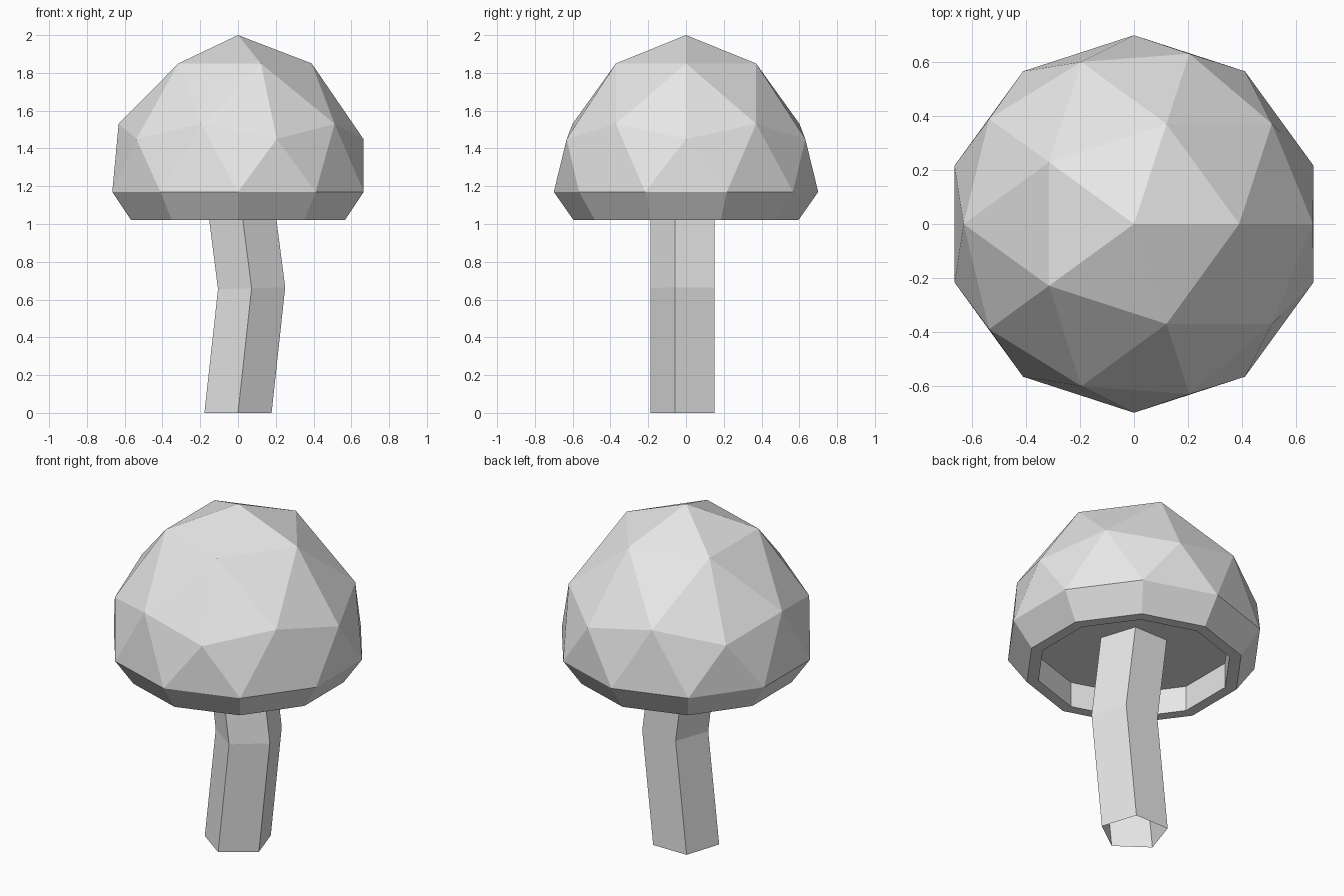
import bpy
import bmesh
from math import cos, sin, radians

default = bpy.data.objects.get("Cube")
if default:
    bpy.data.objects.remove(default, do_unlink=True)

# One plain grey for the whole model
grey = bpy.data.materials.new("plain_grey")
grey.use_nodes = True
colour = (0.8, 0.8, 0.8, 1)
grey.diffuse_color = colour
grey.node_tree.nodes["Principled BSDF"].inputs["Base Color"].default_value = colour


def ring(bm, sides, radius, z, start, x=0, tilt=0):
    """Add a level polygon of vertices, optionally leaning along x."""
    verts = []
    for i in range(sides):
        a = radians(start + 360 * i / sides)
        dx = radius * cos(a)
        verts.append(bm.verts.new((x + dx, radius * sin(a), z + tilt * dx)))
    return verts


def bridge(bm, lower, upper):
    """Join two matching rings with quads."""
    n = len(lower)
    for i in range(n):
        j = (i + 1) % n
        bm.faces.new((lower[i], lower[j], upper[j], upper[i]))


def finish(bm, name):
    mesh = bpy.data.meshes.new(name)
    bm.to_mesh(mesh)
    bm.free()
    mesh.materials.append(grey)
    obj = bpy.data.objects.new(name, mesh)
    bpy.context.collection.objects.link(obj)
    return obj


# Cap: faceted geodesic dome
bm = bmesh.new()
apex = bm.verts.new((0, 0, 2))
crown = ring(bm, 5, 0.39, 1.85, 0)
between = ring(bm, 5, 0.632, 1.53, 36)
corners = ring(bm, 5, 0.664, 1.45, 0)
brim = ring(bm, 10, 0.7, 1.17, 18)
for i in range(5):
    j = (i + 1) % 5
    right, left, behind = brim[2 * i], brim[2 * i + 1], brim[2 * i - 1]
    for tri in (
        (apex, crown[i], crown[j]),
        (crown[i], between[i], crown[j]),
        (crown[i], corners[i], between[i]),
        (crown[j], between[i], corners[j]),
        (corners[i], right, between[i]),
        (between[i], right, left),
        (between[i], left, corners[j]),
        (corners[i], behind, right),
    ):
        bm.faces.new(tri)

# Cap underside: tapered skirt, flat lip and recessed ceiling
skirt = ring(bm, 10, 0.595, 1.02, 18)
lip = ring(bm, 10, 0.53, 1.02, 18)
ceiling = ring(bm, 10, 0.53, 1.17, 18)
bridge(bm, skirt, brim)
bridge(bm, lip, skirt)
bridge(bm, ceiling, lip)
bm.faces.new(reversed(ceiling))
finish(bm, "mushroom_cap")

# Stem: bent five-sided tube, open at the foot
bm = bmesh.new()
foot = ring(bm, 5, 0.187, 0, -90)
bend = ring(bm, 5, 0.187, 0.66, -90, x=0.072, tilt=0.03)
top = ring(bm, 5, 0.187, 1.19, -90, x=0.004)
bridge(bm, foot, bend)
bridge(bm, bend, top)
finish(bm, "mushroom_stem")
